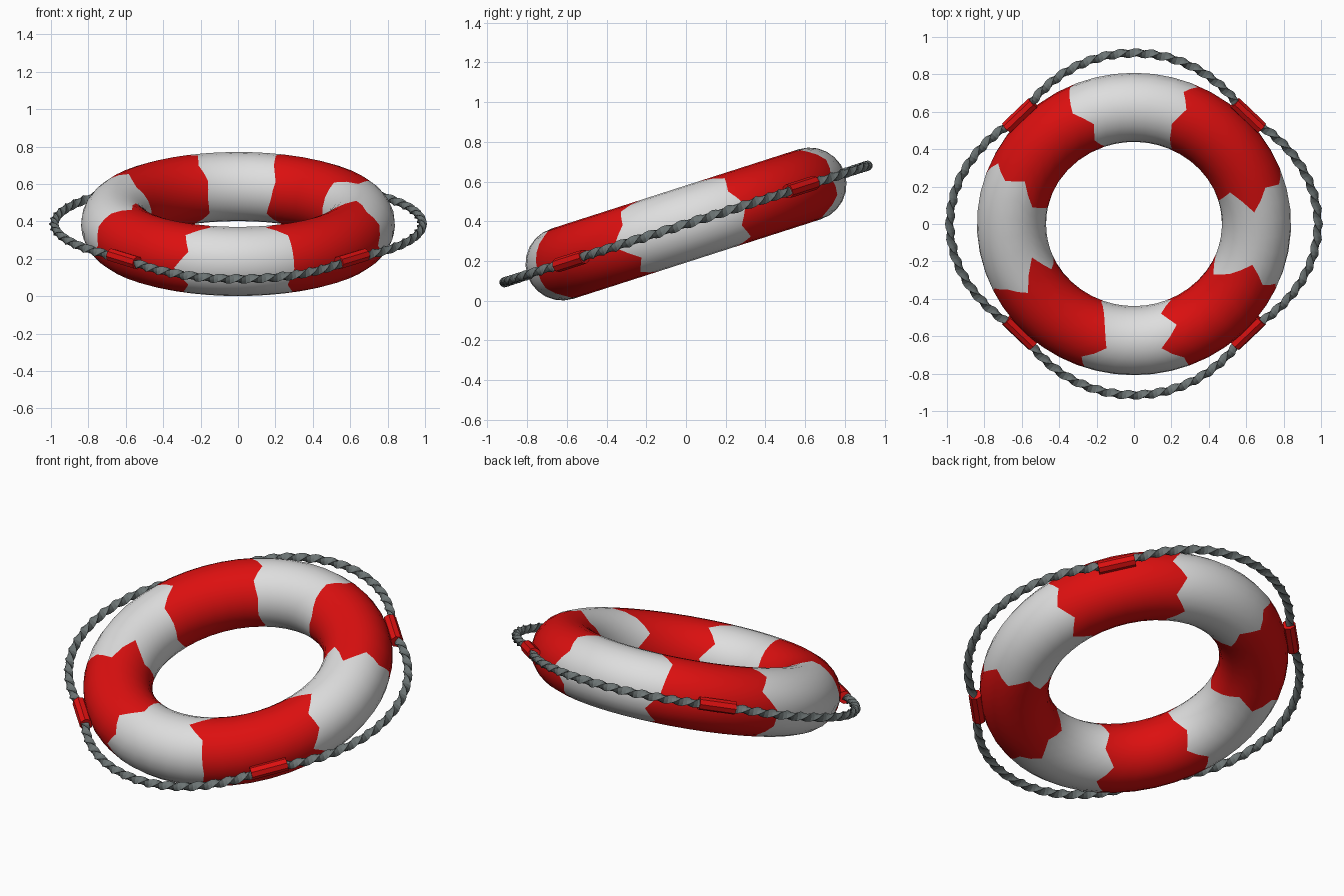
import bpy, bmesh
from math import sin, cos, pi, radians, sqrt
from mathutils import Matrix, Vector

cube = bpy.data.objects.get("Cube")
if cube:
    bpy.data.objects.remove(cube, do_unlink=True)

# Everything is built flat, then tilted up at the back
TILT = Matrix.Translation((0, 0, 0.386)) @ Matrix.Rotation(radians(17.8), 4, 'X')
RING_R, TUBE_R = 0.655, 0.185
CLIP_R = 0.862


def material(name, color):
    mat = bpy.data.materials.new(name)
    mat.use_nodes = True
    mat.diffuse_color = (*color, 1)
    bsdf = mat.node_tree.nodes["Principled BSDF"]
    bsdf.inputs["Base Color"].default_value = (*color, 1)
    bsdf.inputs["Roughness"].default_value = 0.6
    return mat


RED = material("signal red", (0.72, 0.005, 0.005))
WHITE = material("ring white", (0.73, 0.73, 0.73))
GREY = material("rope grey", (0.15, 0.175, 0.175))


def finish(name, bm, mats, matrix, angle):
    bmesh.ops.recalc_face_normals(bm, faces=bm.faces)
    mesh = bpy.data.meshes.new(name)
    bm.to_mesh(mesh)
    bm.free()
    for mat in mats:
        mesh.materials.append(mat)
    obj = bpy.data.objects.new(name, mesh)
    bpy.context.collection.objects.link(obj)
    obj.matrix_world = matrix
    bpy.ops.object.select_all(action='DESELECT')
    obj.select_set(True)
    bpy.context.view_layer.objects.active = obj
    bpy.ops.object.shade_smooth_by_angle(angle=radians(angle))
    return obj


def closed_sweep(bm, rows):
    """Join closed rows of points into a closed loop of quads."""
    rows = [[bm.verts.new(p) for p in row] for row in rows]
    faces = []
    for i, row in enumerate(rows):
        nxt = rows[(i + 1) % len(rows)]
        n = len(row)
        faces.append([bm.faces.new((row[j], nxt[j], nxt[(j + 1) % n], row[(j + 1) % n]))
                      for j in range(n)])
    return faces


# Jagged paint edges: axis angle, side, and degrees off that axis
# from the outer rim over the top to the inner rim
EDGES = [
    (0, 1, (22, 18, 20, 11, 24, 20, 16)),
    (90, -1, (24, 19, 22, 18, 20, 24, 22)),
    (90, 1, (24, 25, 26, 19, 22, 19, 20)),
    (180, -1, (20, 27, 23, 27, 15, 14, 12)),
    (180, 1, (27, 24, 25, 30, 14, 27, 24)),
    (270, -1, (24, 19, 22, 13, 16, 19, 22)),
    (270, 1, (21, 21, 21, 13, 24, 17, 25)),
    (360, -1, (27, 22, 23, 15, 24, 31, 21)),
]
UNDERSIDE = (18, 24, 17, 23, 19)
SIDES, STEPS = 24, 6


def edge_angle(k, j):
    axis, side, top = EDGES[k % 8]
    keys = top + UNDERSIDE
    t = j * len(keys) / SIDES
    a, b = keys[int(t)], keys[(int(t) + 1) % len(keys)]
    return radians(axis + side * (a + (b - a) * (t % 1)) + 360 * (k // 8))


# Ring: grid lines follow the paint edges, so bands are whole faces
rows = []
for k in range(8):
    for s in range(STEPS):
        row = []
        for j in range(SIDES):
            a, b = edge_angle(k, j), edge_angle(k + 1, j)
            u, phi = a + (b - a) * s / STEPS, 2 * pi * j / SIDES
            r = RING_R + TUBE_R * cos(phi)
            row.append((r * cos(u), r * sin(u), TUBE_R * sin(phi)))
        rows.append(row)
bm = bmesh.new()
for i, strip in enumerate(closed_sweep(bm, rows)):
    for face in strip:
        face.material_index = (i // STEPS) % 2
finish("float_ring", bm, [RED, WHITE], TILT, 60)


# Rope: three-lobed section twisted along a loop that bows out between clips
def rope_point(u):
    bow = sqrt(cos(2 * u) ** 2 + 0.01) - 0.1
    reach = 0.114 + 0.012 * cos(2 * u)
    r = CLIP_R - 0.004 + reach * bow / 0.905
    return Vector((r * cos(u), r * sin(u), 0))


ROPE_STEPS, TWISTS, LOBE_POINTS = 288, 24, 9
rows = []
for i in range(ROPE_STEPS):
    u = 2 * pi * i / ROPE_STEPS
    centre = rope_point(u)
    tangent = (rope_point(u + 0.01) - rope_point(u - 0.01)).normalized()
    out = tangent.cross(Vector((0, 0, 1)))
    row = []
    for j in range(LOBE_POINTS):
        a = 2 * pi * j / LOBE_POINTS
        r = 0.021 * (1 + 0.25 * cos(3 * a))
        a += TWISTS * u
        row.append(centre + out * r * cos(a) + Vector((0, 0, r * sin(a))))
    rows.append(row)
bm = bmesh.new()
closed_sweep(bm, rows)
finish("grab_rope", bm, [GREY], TILT, 25)

# Clips: short sleeves holding the rope to the ring
for k, name in enumerate(("back_left", "back_right", "front_right", "front_left")):
    bm = bmesh.new()
    bmesh.ops.create_cone(bm, cap_ends=True, segments=8, radius1=0.036,
                          radius2=0.036, depth=0.2)
    place = (Matrix.Rotation(radians(45 + 90 * k), 4, 'Z')
             @ Matrix.Translation((CLIP_R, 0, 0)) @ Matrix.Rotation(pi / 2, 4, 'X'))
    finish("rope_clip_" + name, bm, [RED], TILT @ place, 30)
